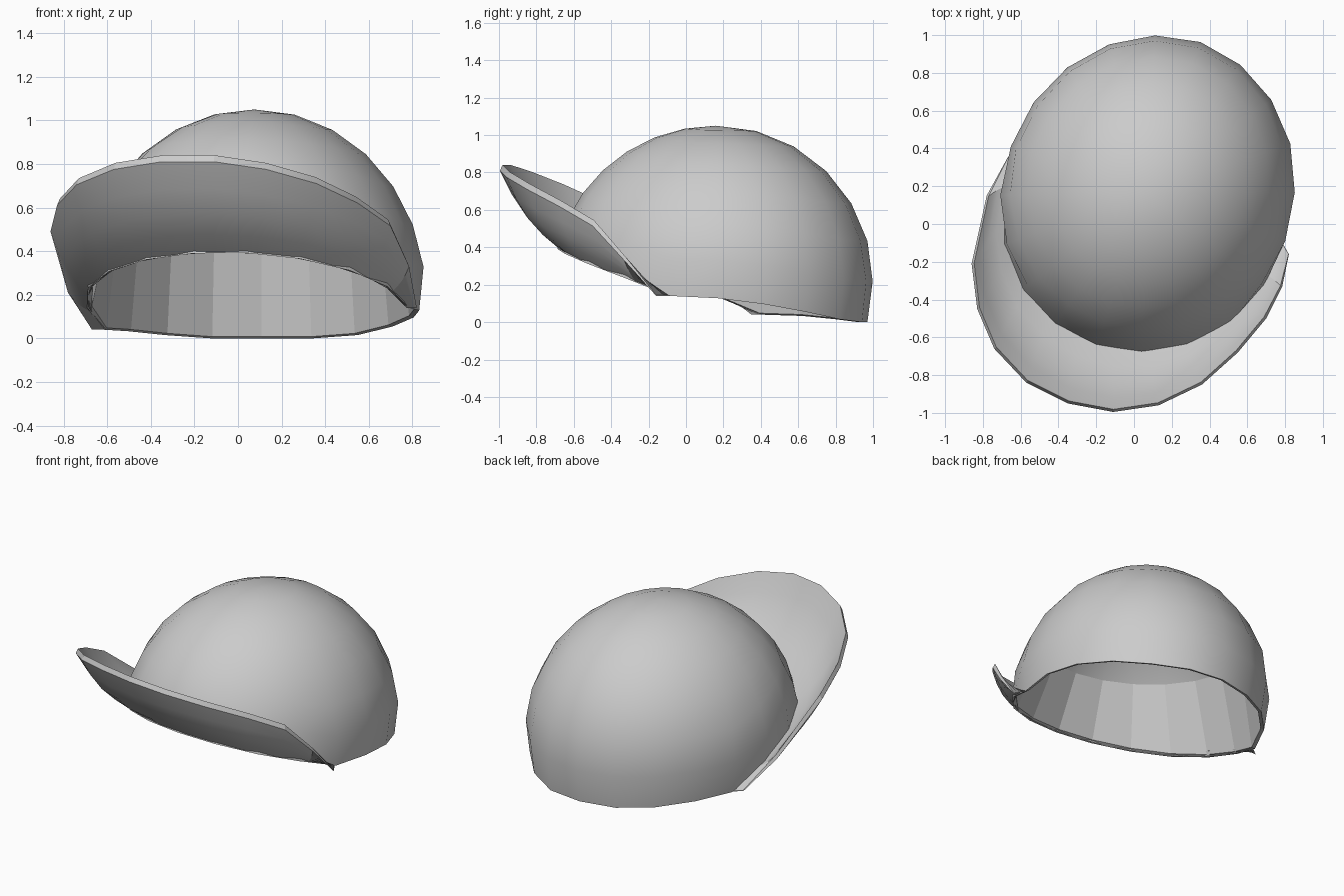
import bpy, bmesh
from math import sin, cos, asin, sqrt, radians, pi
from mathutils import Vector, Matrix

if "Cube" in bpy.data.objects:
    bpy.data.objects.remove(bpy.data.objects["Cube"])

# cap frame: elliptical crown, turned so the peak points front-left
A, B, H = 0.778, 0.85, 0.85
FRAME = Matrix.Translation((0.075, 0.16, 0)) @ Matrix.Rotation(radians(-19), 4, 'Z')
CZ, SEG, RINGS = 0.2, 20, 7


def at(t, z, k=1.0):
    """Point on the crown at angle t and height z, radius scaled by k."""
    r = k * sqrt(max(0, 1 - ((z - CZ) / H) ** 2))
    r *= 1 + 0.035 * max(0, -sin(t))                              # fuller front
    r *= 1 - 0.035 * abs(cos(t)) * min(1, max(0, (0.3 - z) / 0.17))  # drawn-in sides
    return FRAME @ Vector((A * r * cos(t), B * r * sin(t), z))


def rim_z(t):
    """Lower edge: arched over the face, nearly level at the back."""
    f = -sin(t)
    lift = 0.30 * f ** 0.95 if f > 1e-6 else -0.1 * f * f
    return max(0.0, 0.09 + 0.05 * cos(t) + lift)


def finish(bm, name):
    mesh = bpy.data.meshes.new(name)
    bm.to_mesh(mesh)
    bm.free()
    ob = bpy.data.objects.new(name, mesh)
    bpy.context.collection.objects.link(ob)
    return ob


def bridge(bm, low, high, smooth):
    for i in range(len(low)):
        j = (i + 1) % len(low)
        bm.faces.new((low[i], low[j], high[j], high[i])).smooth = smooth


angles = [2 * pi * i / SEG for i in range(SEG)]


def dome(bm, bottom, count, scale):
    """Smooth dome from the heights bottom(t) to the apex; returns its lowest ring."""
    centre = FRAME @ Vector((0, 0, CZ))
    rings = []
    for r in range(count):
        ring = []
        for t in angles:
            e0 = asin((bottom(t) - CZ) / H)
            e = e0 + (pi / 2 - e0) * r / count
            ring.append(bm.verts.new(centre.lerp(at(t, CZ + H * sin(e)), scale)))
        rings.append(ring)
    for low, high in zip(rings, rings[1:]):
        bridge(bm, low, high, True)
    apex = bm.verts.new(centre.lerp(at(0, CZ + H), scale))
    for i in range(SEG):
        bm.faces.new((rings[-1][i], rings[-1][(i + 1) % SEG], apex)).smooth = True
    return rings[0]


# crown: smooth outer dome, faceted inner band and smooth inner dome
bm = bmesh.new()
outer = dome(bm, rim_z, RINGS, 1.0)
lining = dome(bm, lambda t: 0.64 - 0.1 * sin(t), 4, 0.965)
inner = [bm.verts.new(at(t, rim_z(t) + 0.008, 0.97)) for t in angles]
bridge(bm, inner, outer, False)
bridge(bm, lining, inner, False)
bmesh.ops.recalc_face_normals(bm, faces=bm.faces)
finish(bm, "crown")

# peak: curved sheet from the crown's front edge to the upturned outer edge
EDGE = [(.82, -.16, .14), (.785, -.33, .33), (.70, -.50, .515), (.55, -.68, .62), (.36, -.85, .71),
        (.13, -.96, .775), (-.11, -.995, .81), (-.35, -.95, .81), (-.57, -.84, .775),
        (-.74, -.66, .705), (-.83, -.45, .61), (-.86, -.21, .49), (-.78, .15, .21), (-.67, .35, .04)]
ROWS, N = 4, len(EDGE) - 1
bm = bmesh.new()
under, over = [], []
for i, p in enumerate(EDGE):
    t = -pi * i / N
    start, end = at(t, rim_z(t), 0.985), Vector(p)
    flat = Vector((end.x, end.y, 0)).normalized()
    sag = (flat - Vector((0, 0, 1))) * 0.03 * sin(pi * i / N)
    taper = min(1, 0.15 + 2.5 * sin(pi * i / N))
    lift = (Vector((0, 0, 0.03)) - flat * 0.014) * taper
    line = [start.lerp(end, r / ROWS) + sag * sin(pi * r / ROWS) for r in range(ROWS + 1)]
    under.append([bm.verts.new(v) for v in line])
    over.append([bm.verts.new(v + lift) for v in line])
for i in range(N):
    for r in range(ROWS):
        for s in (under, over):
            bm.faces.new((s[i][r], s[i + 1][r], s[i + 1][r + 1], s[i][r + 1]))
    for r in (0, ROWS):
        bm.faces.new((under[i][r], under[i + 1][r], over[i + 1][r], over[i][r]))
for i in (0, N):
    for r in range(ROWS):
        bm.faces.new((under[i][r], under[i][r + 1], over[i][r + 1], over[i][r]))
bmesh.ops.recalc_face_normals(bm, faces=bm.faces)
peak = finish(bm, "peak")
bpy.context.view_layer.objects.active = peak
peak.select_set(True)
bpy.ops.object.shade_smooth_by_angle(angle=radians(20))
